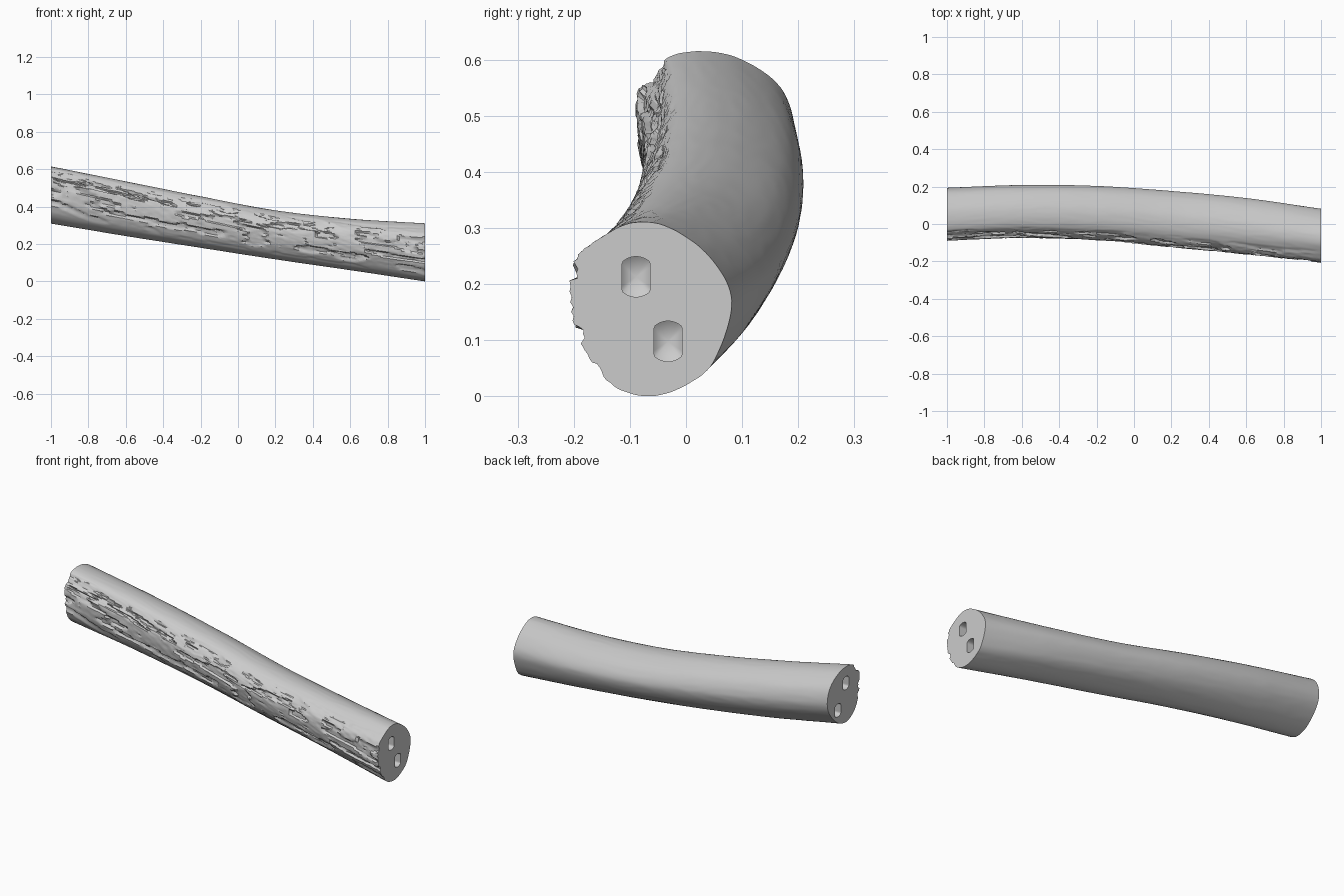
import bpy, bmesh, math
from mathutils import Vector, noise

cube = bpy.data.objects.get("Cube")
if cube:
    bpy.data.objects.remove(cube, do_unlink=True)

RINGS, STEPS = 160, 10

grey = bpy.data.materials.new("plain grey")
grey.use_nodes = True
grey.diffuse_color = (0.6, 0.6, 0.6, 1)
grey.node_tree.nodes["Principled BSDF"].inputs["Base Color"].default_value = (0.6, 0.6, 0.6, 1)


def spline(pts, t, closed=False):
    """Catmull-Rom value at t, measured in point indices."""
    n = len(pts)
    i = math.floor(t) if closed else min(int(t), n - 2)
    f = t - i

    def get(k):
        if closed:
            return pts[k % n]
        if k < 0:
            return pts[0] * 2 - pts[1]
        if k >= n:
            return pts[-1] * 2 - pts[-2]
        return pts[k]
    a, b, c, d = (get(i + k) for k in (-1, 0, 1, 2))
    return (b * 2 + (c - a) * f + (a * 2 - b * 5 + c * 4 - d) * f ** 2
            + (b * 3 - a - c * 3 + d) * f ** 3) * 0.5


# Extents of the log at even steps along x
top = [.615, .535, .455, .38, .335, .31]
bottom = [.31, .243, .18, .118, .06, 0]
front = [-.088, -.075, -.088, -.125, -.163, -.205]
back = [.195, .21, .205, .178, .14, .083]

# Unit cross-sections of the two ends, from the back over the top
high_end = [Vector(p) for p in (
    (.99, .05), (.82, .57), (.33, .9), (-.16, 1), (-.6, .93), (-.79, .67),
    (-1, .5), (-.97, -.21), (-.72, -.73), (-.23, -1), (.33, -.87), (.82, -.41))]
low_end = [Vector(p) for p in (
    (.99, .1), (.71, .61), (.22, .94), (-.2, 1), (-.55, .87), (-.97, .55),
    (-1, -.03), (-.83, -.48), (-.48, -.88), (-.02, -1), (.43, -.87), (.78, -.58))]


def bark(x, t):
    """Inward depth of the chipped strip along the front."""
    band = max(0, 1 - abs(t - 6) / 2)
    chips = noise.noise(Vector((x * 6, t * 2.2, 1)))
    fine = noise.noise(Vector((x * 22, t * 5, 7)))
    step = 0.07 if chips > 0.12 else 0
    return min(1, band * 2) * (step + 0.05 * abs(fine)) + 0.008 * abs(chips)


# Log body
bm = bmesh.new()
rings = []
for r in range(RINGS + 1):
    f = r / RINGS
    x = f * 2 - 1
    hi, lo, fr, ba = (spline(s, f * 5) for s in (top, bottom, front, back))
    section = [a.lerp(b, f) for a, b in zip(high_end, low_end)]
    ring = []
    for k in range(len(section) * STEPS):
        t = k / STEPS
        p = spline(section, t, True) * (1 - bark(x, t))
        ring.append(bm.verts.new((x, (fr + ba + p.x * (ba - fr)) / 2,
                                  (hi + lo + p.y * (hi - lo)) / 2)))
    rings.append(ring)
for a, b in zip(rings, rings[1:]):
    for k in range(len(a)):
        bm.faces.new((a[k - 1], a[k], b[k], b[k - 1]))
bm.faces.new(rings[0])
bm.faces.new(rings[-1])
bmesh.ops.recalc_face_normals(bm, faces=bm.faces)
mesh = bpy.data.meshes.new("log")
bm.to_mesh(mesh)
bm.free()
mesh.materials.append(grey)
log = bpy.data.objects.new("log", mesh)
bpy.context.collection.objects.link(log)


def peg_hole_cutter(side, y, z):
    """Flat-sided drill shape with a pointed tip, entering one end."""
    bm = bmesh.new()
    outline = []
    for k in range(32):
        a = math.tau * (k + .5) / 32
        outline.append((max(-.025, min(.025, .036 * math.cos(a))), .036 * math.sin(a)))
    outer, inner = ([bm.verts.new((side * x, y + u, z + v)) for u, v in outline]
                    for x in (1.05, .93))
    tip = bm.verts.new((side * .905, y, z))
    bm.faces.new(outer)
    for k in range(32):
        bm.faces.new((outer[k - 1], outer[k], inner[k], inner[k - 1]))
        bm.faces.new((inner[k - 1], inner[k], tip))
    bmesh.ops.recalc_face_normals(bm, faces=bm.faces)
    me = bpy.data.meshes.new("hole_cutter")
    bm.to_mesh(me)
    bm.free()
    me.materials.append(grey)
    ob = bpy.data.objects.new("hole_cutter", me)
    bpy.context.collection.objects.link(ob)
    ob.hide_render = True
    return ob


# Two peg holes in each end
bpy.context.view_layer.objects.active = log
log.select_set(True)
for side, y, z in ((1, -.089, .213), (1, -.032, .098), (-1, .03, .525), (-1, .1, .4)):
    cutter = peg_hole_cutter(side, y, z)
    mod = log.modifiers.new("peg_hole", "BOOLEAN")
    mod.operation, mod.solver, mod.object = "DIFFERENCE", "EXACT", cutter
    bpy.ops.object.modifier_apply(modifier=mod.name)
    bpy.data.objects.remove(cutter, do_unlink=True)

bpy.ops.object.shade_smooth_by_angle(angle=math.radians(35))
